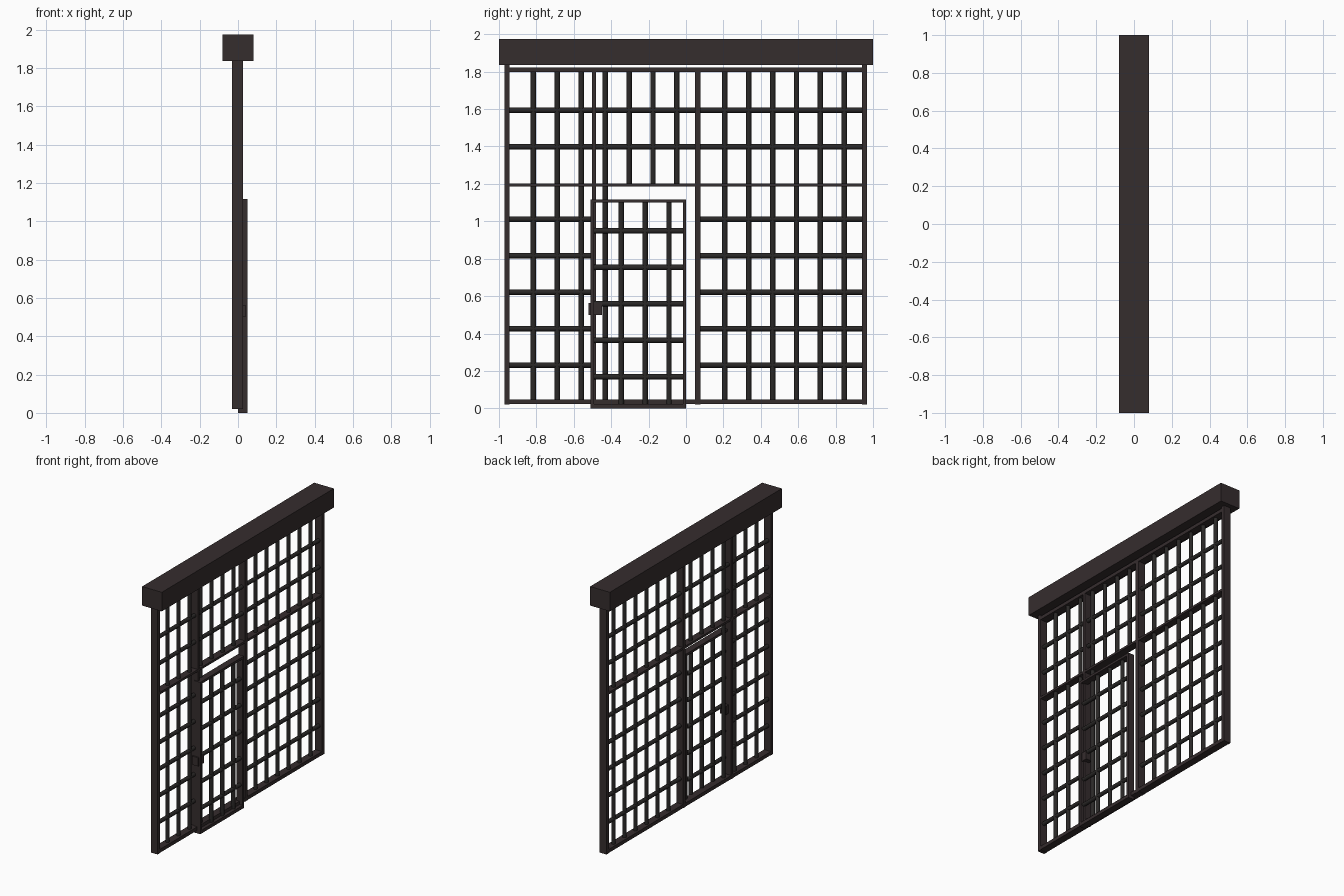
import bpy, bmesh
from mathutils import Matrix, Vector

if "Cube" in bpy.data.objects:
    bpy.data.objects.remove(bpy.data.objects["Cube"])


def material(name, rgb):
    m = bpy.data.materials.new(name)
    m.diffuse_color = (*rgb, 1)
    m.use_nodes = True
    m.node_tree.nodes["Principled BSDF"].inputs["Base Color"].default_value = m.diffuse_color
    return m


BROWN = material("dark brown iron", (0.036, 0.026, 0.027))
BLACK = material("black iron", (0.023, 0.021, 0.020))


def finish(bm, name, mat):
    me = bpy.data.meshes.new(name)
    bm.to_mesh(me)
    bm.free()
    me.materials.append(mat)
    ob = bpy.data.objects.new(name, me)
    bpy.context.collection.objects.link(ob)
    return ob


def boxes(name, specs, mat=BROWN):
    """One object made of boxes given as (x0, x1, y0, y1, z0, z1)."""
    bm = bmesh.new()
    for x0, x1, y0, y1, z0, z1 in specs:
        mtx = Matrix.Translation(((x0 + x1) / 2, (y0 + y1) / 2, (z0 + z1) / 2))
        mtx = mtx @ Matrix.Diagonal((x1 - x0, y1 - y0, z1 - z0, 1))
        bmesh.ops.create_cube(bm, size=1, matrix=mtx)
    finish(bm, name, mat)


def rods(name, spans, r=0.0145):
    """One object made of round rods given as (start, end)."""
    bm = bmesh.new()
    for a, b in spans:
        a, b = Vector(a), Vector(b)
        rot = (b - a).to_track_quat('Z', 'Y').to_matrix().to_4x4()
        bmesh.ops.create_cone(bm, cap_ends=True, segments=12, radius1=r, radius2=r,
                              depth=(b - a).length,
                              matrix=Matrix.Translation((a + b) / 2) @ rot)
    for f in bm.faces:
        f.smooth = len(f.verts) == 4
    for e in bm.edges:
        e.smooth = all(len(f.verts) == 4 for f in e.link_faces)
    finish(bm, name, BLACK)


# Header beam
boxes("header_beam", [(-0.08, 0.08, -1, 1, 1.835, 1.975)])

# Fixed frame: side posts, door posts and rails
X0, X1 = -0.03, 0.025
boxes("side_posts", [(X0, X1, -0.97, -0.943, 0.02, 1.84),
                     (X0, X1, 0.94, 0.967, 0.02, 1.84)])
boxes("door_posts", [(X0, X1, -0.503, -0.482, 0.02, 1.82),
                     (X0, X1, 0.048, 0.077, 0.02, 1.82)])
boxes("frame_rails", [(X0, X1, -0.95, 0.95, 0.022, 0.048),
                      (X0, X1, -0.95, 0.95, 1.797, 1.823),
                      (X0, X1, -0.95, 0.95, 1.187, 1.203)])

# Grid of fixed bars, left open at the doorway
CX = -0.0025
verticals = []
for k in range(14):
    if k == 7:                      # taken by the right door post
        continue
    y = -0.816 + 0.1279 * k
    z0 = 1.195 if 4 <= k <= 6 else 0.035
    verticals.append(((CX, y, z0), (CX, y, 1.81)))
rods("upright_bars", verticals)

cross = [((CX, -0.95, z), (CX, 0.95, z)) for z in (1.594, 1.398)]
for i in range(5):
    z = 1.011 - 0.195 * i
    cross.append(((CX, -0.95, z), (CX, -0.495, z)))
    cross.append(((CX, 0.065, z), (CX, 0.95, z)))
rods("cross_bars", cross)

# Door leaf
D0, D1, DC = 0.0, 0.05, 0.025
boxes("door_frame", [(D0, D1, -0.51, -0.493, 0, 1.117),
                     (D0, D1, -0.017, 0, 0, 1.117),
                     (D0, D1, -0.495, -0.015, 0, 0.024),
                     (D0, D1, -0.495, -0.015, 1.1, 1.117)])
rods("door_upright_bars", [((DC, y, 0.01), (DC, y, 1.11)) for y in (-0.347, -0.219, -0.091)])
rods("door_cross_bars", [((DC, -0.5, 0.949 - 0.195 * i), (DC, -0.01, 0.949 - 0.195 * i))
                         for i in range(5)])

# Lock box on the door edge
boxes("lock_box", [(-0.01, 0.04, -0.52, -0.45, 0.5, 0.563)])
